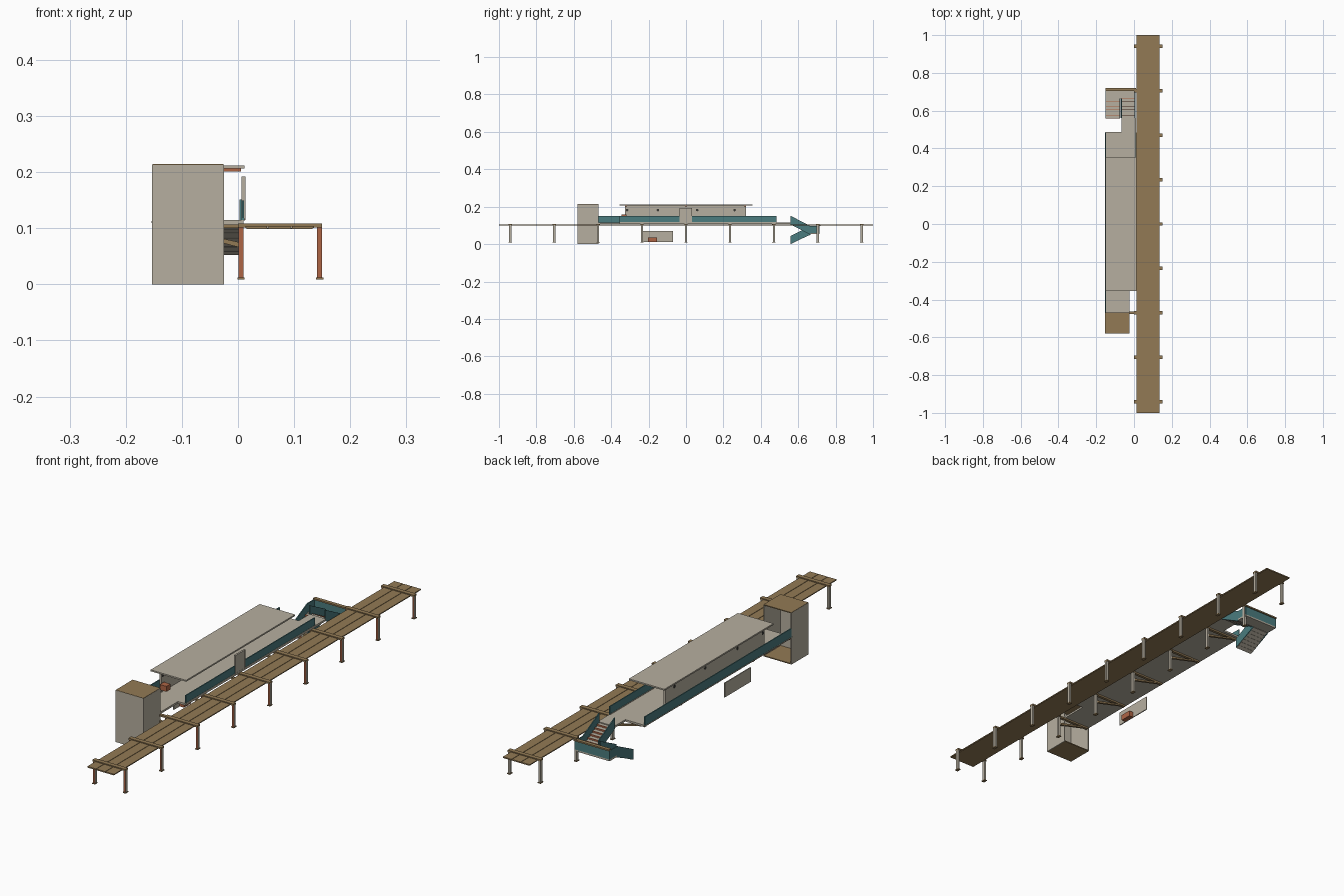
import bpy, bmesh, math


def mat(name, r, g, b):
    m = bpy.data.materials.new(name)
    m.diffuse_color = (r, g, b, 1)
    return m


BEIGE = mat("beige_panel", 0.47, 0.43, 0.35)
BROWN = mat("brown_timber", 0.29, 0.195, 0.09)
TEAL = mat("teal_railing", 0.07, 0.20, 0.21)
RUST = mat("rust_steel", 0.42, 0.13, 0.06)
DARK = mat("dark_window", 0.04, 0.04, 0.035)


def finish(name, bm, mats, rule=None):
    bmesh.ops.recalc_face_normals(bm, faces=bm.faces)
    if rule:
        for f in bm.faces:
            f.material_index = rule(f)
    me = bpy.data.meshes.new(name)
    bm.to_mesh(me)
    bm.free()
    for m in mats:
        me.materials.append(m)
    ob = bpy.data.objects.new(name, me)
    bpy.context.collection.objects.link(ob)
    return ob


def add_box(bm, x0, x1, y0, y1, z0, z1):
    v = bmesh.ops.create_cube(bm, size=1)["verts"]
    for p in v:
        p.co = ((x0 + x1) / 2 + p.co.x * (x1 - x0),
                (y0 + y1) / 2 + p.co.y * (y1 - y0),
                (z0 + z1) / 2 + p.co.z * (z1 - z0))


def boxes(name, material, *dims, rule=None, extra=()):
    bm = bmesh.new()
    for d in dims:
        add_box(bm, *d)
    return finish(name, bm, [material, *extra], rule)


def prism(name, material, pts, axis, a, b):
    """Extrude a side profile along x (points are y, z) or y (points are x, z)."""
    bm = bmesh.new()
    place = (lambda p, t: (t, p[0], p[1])) if axis == "x" else (lambda p, t: (p[0], t, p[1]))
    lo = [bm.verts.new(place(p, a)) for p in pts]
    hi = [bm.verts.new(place(p, b)) for p in pts]
    bm.faces.new(lo)
    bm.faces.new(hi)
    for i in range(len(pts)):
        j = (i + 1) % len(pts)
        bm.faces.new((lo[i], lo[j], hi[j], hi[i]))
    return finish(name, bm, [material])


STATIONS = [i * 0.235 for i in range(-4, 5)]

# Elevated track: three long lanes with cross ribs
boxes("track_lanes", BROWN, *[(a, b, -1, 1, 0.100, 0.104)
      for a, b in ((0.013, 0.052), (0.054, 0.094), (0.096, 0.135))])
boxes("track_underlay", BROWN, (0.015, 0.133, -1, 1, 0.099, 0.1005))
boxes("track_ribs", BROWN, *[(0.0, 0.15, y - 0.009, y + 0.009, 0.101, 0.108)
      for y in STATIONS])

# Support posts with foot plates, rust coloured on the front faces
for y in STATIONS:
    boxes("track_posts", BEIGE,
          *[(x - 0.0045, x + 0.0045, y - 0.006, y + 0.006, 0.012, 0.102) for x in (0.0055, 0.1455)],
          rule=lambda f: 1 if f.normal.y < -0.5 else 0, extra=[RUST])
    boxes("foot_plates", BROWN,
          *[(x - 0.0065, x + 0.0065, y - 0.009, y + 0.009, 0.009, 0.0125) for x in (0.0055, 0.1455)])

# Platform floor
boxes("platform_floor", BEIGE,
      (-0.150, 0.010, -0.355, 0.488, 0.107, 0.115),
      (-0.150, -0.025, -0.47, -0.355, 0.107, 0.115),
      (-0.065, 0.010, 0.488, 0.56, 0.107, 0.115))

# Brackets carrying the platform
for y in STATIONS[2:7]:
    boxes("bracket_beam", BROWN, (-0.145, 0.002, y - 0.006, y + 0.006, 0.100, 0.107))
    prism("bracket_strut", BROWN,
          [(0.002, 0.066), (0.002, 0.075), (-0.125, 0.104), (-0.138, 0.102)], "y",
          y - 0.005, y + 0.005)

# Platform railings, the inner one split by the gate
boxes("platform_railing", TEAL,
      (-0.153, -0.149, -0.475, 0.485, 0.111, 0.149),
      (0.007, 0.011, -0.355, -0.035, 0.115, 0.149),
      (0.007, 0.011, 0.030, 0.485, 0.115, 0.149))
boxes("railing_trim", BEIGE,
      (-0.154, -0.148, -0.475, 0.485, 0.109, 0.113),
      (0.006, 0.012, -0.355, 0.485, 0.113, 0.118))
boxes("gate", BEIGE, (0.0075, 0.0115, -0.033, 0.028, 0.115, 0.190))
boxes("gate_frame", BEIGE,
      (0.006, 0.013, -0.036, -0.031, 0.115, 0.192),
      (0.006, 0.013, 0.026, 0.031, 0.115, 0.192),
      (0.006, 0.013, -0.036, 0.031, 0.187, 0.192))

# Shelter: rear wall, roof and roof beam
boxes("shelter_wall", BEIGE, (-0.130, -0.122, -0.325, 0.32, 0.115, 0.206))
boxes("shelter_roof", BEIGE, (-0.150, 0.012, -0.355, 0.355, 0.206, 0.212))
boxes("roof_beams", RUST, *[(-0.135, 0.005, y - 0.005, y + 0.005, 0.201, 0.206)
      for y in (-0.32, 0, 0.315)])

# Round windows through the wall
for y in (-0.32 + 0.005, -0.15, 0.06, 0.26):
    bm = bmesh.new()
    bmesh.ops.create_cone(bm, cap_ends=True, segments=12, radius1=0.007, radius2=0.007, depth=0.0095)
    for v in bm.verts:
        v.co = (-0.126 + v.co.z, y + v.co.x, 0.182 + v.co.y)
    finish("round_window", bm, [DARK])

boxes("counter_box", RUST, (-0.115, -0.085, -0.345, -0.318, 0.135, 0.157))

# Tower, open towards the platform
boxes("tower_walls", BEIGE,
      (-0.153, -0.025, -0.580, -0.577, 0, 0.213),
      (-0.153, -0.150, -0.577, -0.468, 0, 0.213),
      (-0.028, -0.025, -0.577, -0.468, 0, 0.213))
boxes("tower_roof", BROWN, (-0.1525, -0.0255, -0.5795, -0.4685, 0.2105, 0.2140))
boxes("tower_floor", BROWN, (-0.1525, -0.0255, -0.5795, -0.4685, 0.0, 0.004))

# Free standing panel under the platform with its box
boxes("ground_panel", BEIGE, (-0.128, -0.124, -0.24, -0.07, 0.010, 0.069))
boxes("ground_box", RUST, (-0.124, -0.105, -0.203, -0.155, 0.010, 0.034))

# Two stair flights joined by a landing
FLIGHTS = (("upper", -0.066, 0.005, 0.115, 0.060), ("lower", -0.150, -0.074, 0.008, 0.060))
Y0, Y1, N = 0.56, 0.665, 7
for label, xa, xb, za, zb in FLIGHTS:
    prism(label + "_soffit", BEIGE,
          [(Y0, za - 0.008), (Y1, zb - 0.008), (Y1, zb - 0.004), (Y0, za - 0.004)], "x", xa, xb)
    step = (Y1 - Y0) / N
    treads, edges = [], []
    for i in range(N):
        y, z = Y0 + i * step, za + (zb - za) * (i + 0.5) / N
        treads.append((xa, xb, y, y + step, z - 0.005, z))
        ye = y + step if zb < za else y
        edges.append((xa, xb, ye - 0.001, ye + 0.001, z - 0.006, z + 0.0005))
    boxes(label + "_treads", BEIGE, *treads)
    boxes(label + "_tread_edges", RUST, *edges)
    for x in (xa, xb):
        prism(label + "_parapet", TEAL,
              [(Y0, max(za - 0.010, 0.002)), (Y1, zb - 0.010), (Y1, zb + 0.036), (Y0, za + 0.036)],
              "x", x - 0.002, x + 0.002)

boxes("landing_floor", BEIGE, (-0.152, 0.007, Y1, 0.715, 0.053, 0.060))
boxes("landing_parapet", TEAL,
      (-0.152, 0.007, 0.711, 0.715, 0.053, 0.098),
      (-0.152, -0.148, Y1, 0.715, 0.053, 0.096),
      (0.003, 0.007, Y1, 0.715, 0.053, 0.096))
boxes("landing_cap", BROWN, (-0.152, 0.010, 0.705, 0.720, 0.096, 0.102))
